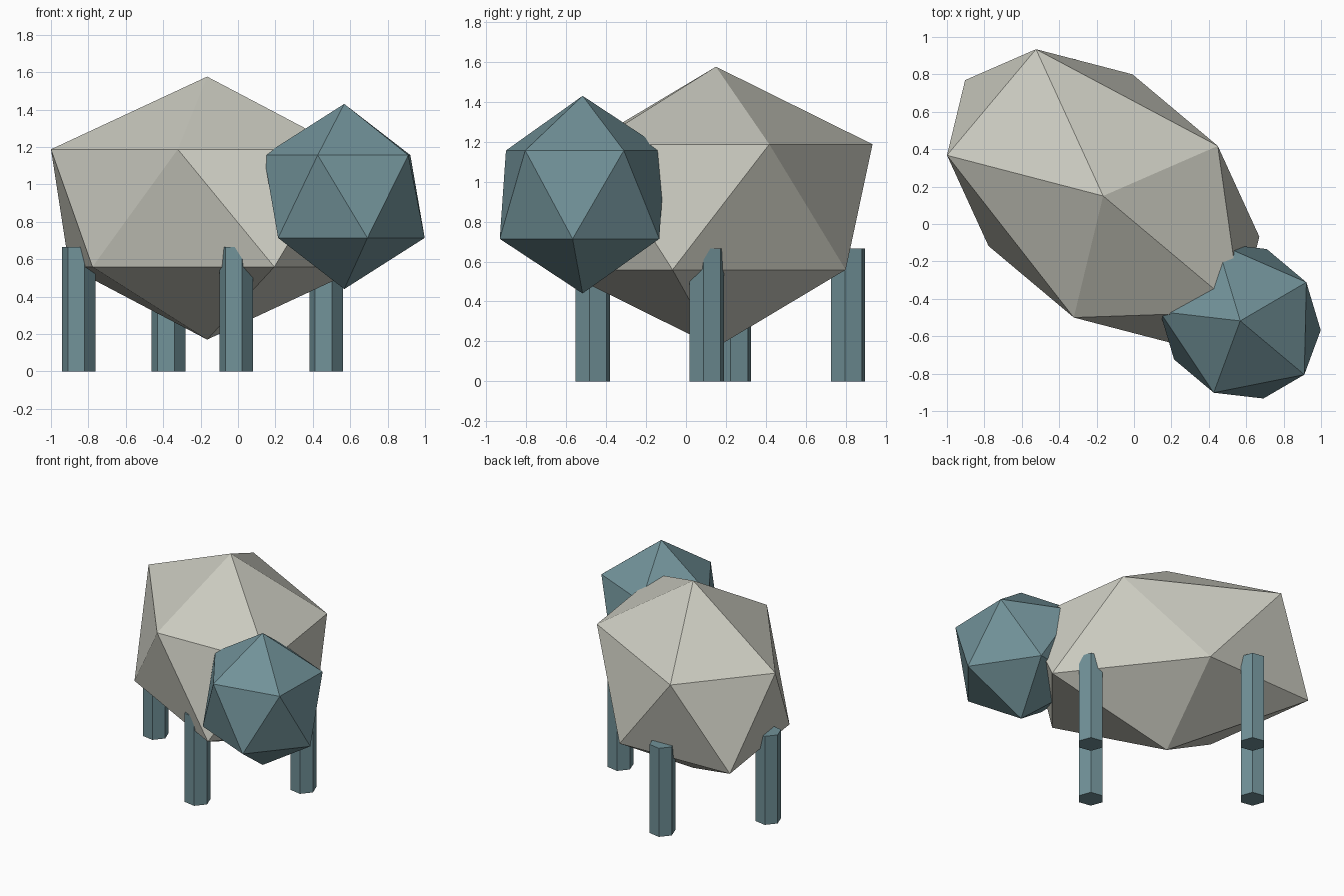
import bpy
from math import radians
from mathutils import Matrix, Vector

default = bpy.data.objects.get("Cube")
if default:
    bpy.data.objects.remove(default, do_unlink=True)

TURN = radians(-40)  # the animal stands diagonally


def material(name, rgb):
    mat = bpy.data.materials.new(name)
    mat.use_nodes = True
    mat.diffuse_color = (*rgb, 1)
    mat.node_tree.nodes["Principled BSDF"].inputs["Base Color"].default_value = (*rgb, 1)
    return mat


wool = material("pale_wool", (0.60, 0.60, 0.53))
skin = material("slate_teal", (0.165, 0.285, 0.315))


def finish(name, mat):
    obj = bpy.context.object
    obj.name = name
    obj.data.materials.append(mat)
    return obj


def faceted_ball(name, centre, scale, mat):
    bpy.ops.mesh.primitive_ico_sphere_add(
        subdivisions=1, radius=1, location=centre, rotation=(0, 0, TURN))
    finish(name, mat).scale = scale


# Woolly body and head
faceted_ball("body", (-0.165, 0.15, 0.873), (1.077, 0.704, 0.703), wool)
faceted_ball("head", (0.568, -0.518, 0.935), (0.5, 0.453, 0.495), skin)

# Four hexagonal legs, placed on a rectangle turned with the body
leg_height = 0.665
turn = Matrix.Rotation(TURN, 3, "Z")
leg_centre = Vector((-0.19, 0.172, leg_height / 2))
for end, along in (("front", 0.55), ("back", -0.55)):
    for side, across in (("left", 0.373), ("right", -0.373)):
        bpy.ops.mesh.primitive_cylinder_add(
            vertices=6, radius=0.091, depth=leg_height,
            location=leg_centre + turn @ Vector((along, across, 0)),
            rotation=(0, 0, TURN))
        finish(f"{end}_{side}_leg", skin)
